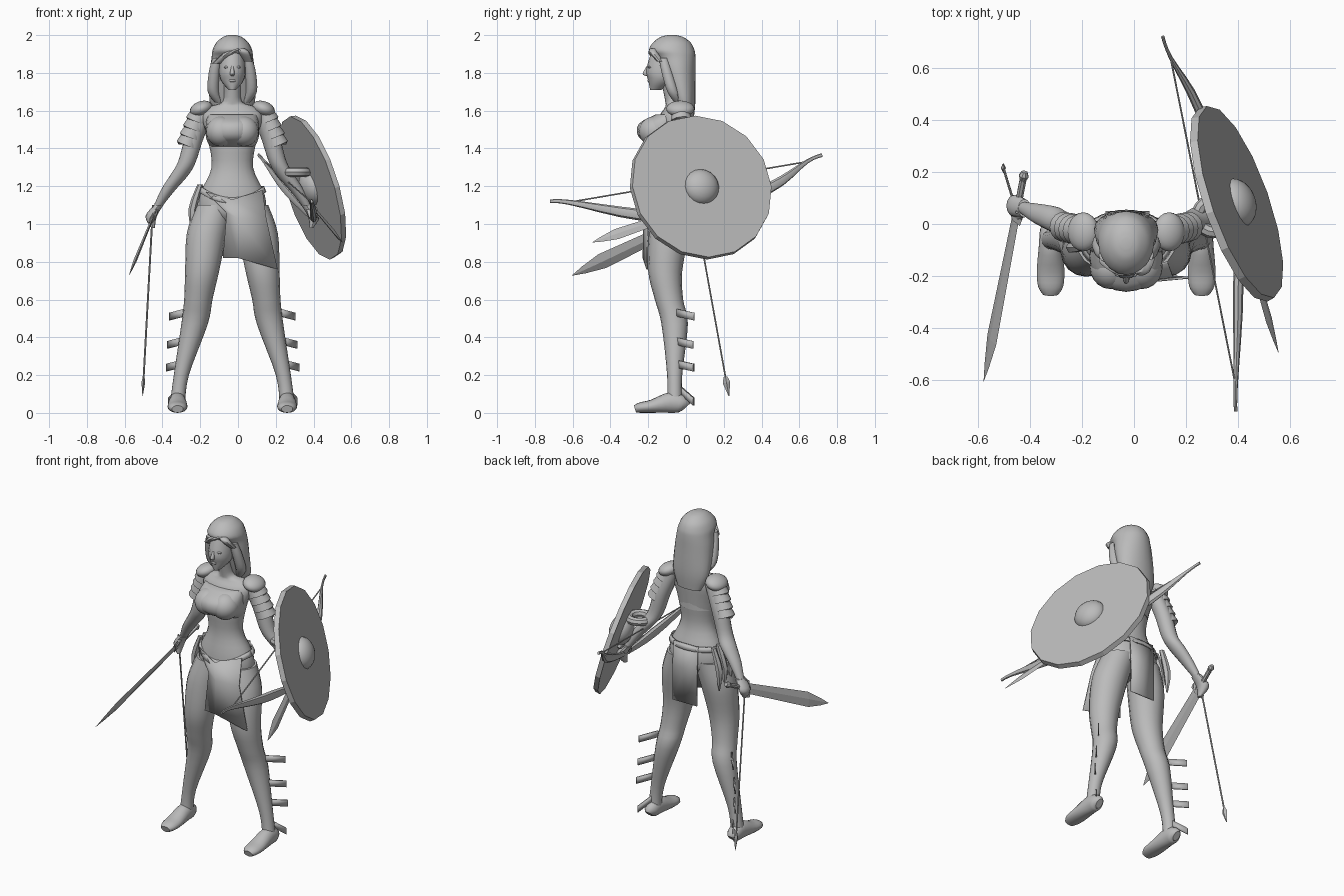
import bpy, bmesh, math
from mathutils import Vector, Matrix

if "Cube" in bpy.data.objects:
    bpy.data.objects.remove(bpy.data.objects["Cube"], do_unlink=True)

X, Z = Vector((1, 0, 0)), Vector((0, 0, 1))
MIDDLE = -.03  # the body mirrors about this x
GREY = (.5, .5, .5, 1)

grey = bpy.data.materials.new("plain grey")
grey.use_nodes = True
grey.diffuse_color = GREY
grey.node_tree.nodes["Principled BSDF"].inputs["Base Color"].default_value = GREY


def finish(bm, name, smooth=True, thickness=0):
    bmesh.ops.recalc_face_normals(bm, faces=bm.faces[:])
    mesh = bpy.data.meshes.new(name)
    bm.to_mesh(mesh)
    bm.free()
    mesh.materials.append(grey)
    part = bpy.data.objects.new(name, mesh)
    bpy.context.collection.objects.link(part)
    if thickness:
        part.modifiers.new("thickness", "SOLIDIFY").thickness = thickness
    if smooth:
        bpy.ops.object.select_all(action="DESELECT")
        part.select_set(True)
        bpy.context.view_layer.objects.active = part
        bpy.ops.object.shade_smooth_by_angle(angle=math.radians(40))


def curve_through(rows, steps):
    """Fill in a smooth curve that passes through every row."""
    filled, last = [], len(rows) - 1
    for i in range(last):
        before, start, end, after = (rows[min(max(i + k, 0), last)] for k in (-1, 0, 1, 2))
        for step in range(steps):
            t = step / steps
            filled.append([b + ((c - a) * t + (2 * a - 5 * b + 4 * c - d) * t * t
                                + (3 * b - a - 3 * c + d) * t * t * t) / 2
                           for a, b, c, d in zip(before, start, end, after)])
    return filled + [rows[-1]]


def loft(name, rows, sides=16, across=None, smooth=True, steps=1):
    """Join elliptical rings (x, y, z, width, depth), level or square to the path."""
    bm = bmesh.new()
    rows = curve_through(rows, steps)
    centres = [Vector(row[:3]) for row in rows]
    rings = []
    for i, (centre, row) in enumerate(zip(centres, rows)):
        side, other = X, Z.cross(X)
        if across:
            along = (centres[min(i + 1, len(rows) - 1)] - centres[max(i - 1, 0)]).normalized()
            side = (across - along * across.dot(along)).normalized()
            other = along.cross(side)
        turns = [math.tau * k / sides for k in range(sides)]
        rings.append([bm.verts.new(centre + side * row[3] * math.cos(turn) + other * row[4] * math.sin(turn))
                      for turn in turns])
    for low, high in zip(rings, rings[1:]):
        for k in range(sides):
            following = (k + 1) % sides
            bm.faces.new((low[k], low[following], high[following], high[k]))
    bm.faces.new(rings[0])
    bm.faces.new(rings[-1])
    finish(bm, name, smooth)


def limb(name, rows, place=tuple, squash=1, **options):
    """Loft round rings (x, y, z, radius)."""
    loft(name, [place((*row, row[-1] * squash)) for row in rows], **options)


def trunk(name, rows):
    """Loft level rings (z, y, width, depth) on the body's middle line."""
    loft(name, [(MIDDLE, y, z, width, depth) for z, y, width, depth in rows], sides=20, steps=4)


def ball(name, centre, radii, rotation=Matrix()):
    bm = bmesh.new()
    shape = Matrix.Translation(centre) @ rotation @ Matrix.Diagonal((*radii, 1))
    bmesh.ops.create_uvsphere(bm, u_segments=20, v_segments=12, radius=1, matrix=shape)
    finish(bm, name)


def sheet(name, rows):
    bm = bmesh.new()
    grid = [[bm.verts.new(point) for point in row] for row in rows]
    for upper, lower in zip(grid, grid[1:]):
        for k in range(len(upper) - 1):
            bm.faces.new((upper[k], upper[k + 1], lower[k + 1], lower[k]))
    finish(bm, name, thickness=.008)


def flip(row):
    return (2 * MIDDLE - row[0], *row[1:])


# Torso, head and long hair
trunk("torso", [(1, -.07, .08, .06), (1.06, -.07, .17, .11), (1.16, -.07, .17, .11), (1.3, -.08, .11, .08),
                (1.45, -.08, .13, .09), (1.57, -.06, .16, .08), (1.62, -.05, .12, .06),
                (1.65, -.06, .05, .05), (1.75, -.08, .05, .05)])
trunk("chest_wrap", [(1.41, -.08, .12, .09), (1.46, -.12, .14, .13), (1.53, -.12, .14, .13), (1.58, -.08, .13, .08)])
trunk("head", [(1.71, -.16, .02, .03), (1.76, -.13, .06, .07), (1.82, -.12, .07, .09), (1.95, -.09, .06, .08)])
trunk("hair", [(1.55, .01, .08, .03), (1.65, -.01, .12, .06), (1.8, -.04, .12, .09), (1.88, -.055, .11, .105),
               (1.92, -.075, .105, .12), (1.96, -.075, .085, .1), (1.99, -.075, .05, .06), (2, -.075, .02, .02)])
trunk("nose", [(1.84, -.195, .006, .01), (1.795, -.212, .012, .018), (1.783, -.2, .006, .006)])
ball("lips", (MIDDLE, -.19, 1.76), (.02, .015, .01))

# Hair swept from a parting across the forehead
parting = Vector((.01, -.17, 1.93))
for label, temple in (("right", Vector((-.11, -.14, 1.85))), ("left", Vector((.055, -.135, 1.86)))):
    bend = parting.lerp(temple, .5) + Vector((0, -.02, .012))
    limb(label + "_fringe", [(*parting, .025), (*bend, .03), (*temple, .025)], squash=.8, sides=10, steps=4)

# Limb profiles for the right side
leg = [(-.12, -.07, 1.1, .1), (-.165, -.09, .95, .106), (-.19, -.11, .75, .09), (-.21, -.09, .6, .075),
       (-.23, -.06, .47, .07), (-.3, -.06, .2, .04), (-.32, -.06, .05, .04)]
foot = [(-.32, y, height, width, height) for y, height, width in
        ((0, .03, .02), (-.02, .045, .04), (-.08, .055, .045), (-.18, .035, .053), (-.24, .028, .048), (-.27, .02, .03))]
arm = [(-.17, -.03, 1.6, .05), (-.23, -.01, 1.46, .05), (-.27, 0, 1.33, .047), (-.31, .02, 1.26, .048),
       (-.37, .04, 1.18, .038), (-.42, .06, 1.1, .024)]
hand = [(-.42, .06, 1.1, .025), (-.46, .07, 1.04, .03), (-.45, .05, .98, .01)]
thumb = [(-.43, .05, 1.09, .012), (-.44, .02, 1.05, .012), (-.45, .02, 1.02, .006)]
lock = [(-.11, -.12, 1.88, .025), (-.125, -.1, 1.8, .03), (-.13, -.07, 1.7, .03), (-.1, -.04, 1.64, .02)]
shoulder, elbow = Vector((-.195, -.03, 1.61)), Vector((-.27, -.01, 1.42))

for label, place, lean in (("right", tuple, -.35), ("left", flip, .35)):
    limb(label + "_leg", leg, place, steps=4)
    loft(label + "_foot", [place(row) for row in foot], across=X, steps=3)
    limb(label + "_arm", arm, place, steps=4)
    limb(label + "_hand", hand, place, squash=1.4, sides=12, steps=4)
    limb(label + "_thumb", thumb, place, sides=8, steps=2)
    limb(label + "_hair_lock", lock, place, sides=10, steps=4)
    ball(label + "_eye", place((-.06, -.19, 1.83)), (.015, .012, .007))
    ball(label + "_breast", place((-.09, -.165, 1.49)), (.08, .085, .08))

    # Layered shoulder guard
    ball(label + "_shoulder_cap", place(shoulder), (.062, .075, .04), Matrix.Rotation(lean, 4, "Y"))
    for k in range(4):
        top, low = (shoulder.lerp(elbow, (k + reach) / 4.5) for reach in (.5, 1.5))
        limb(f"{label}_shoulder_plate_{k}", [(*top, .047), (*low, .058), (*low, .045)], place, sides=14, across=X)

    # Calf straps standing off the outer back of the leg
    for k, (x, z, drop) in enumerate(((-.33, .52, .01), (-.335, .37, .01), (-.345, .25, .01), (-.335, .1, .04))):
        sheet(f"{label}_calf_strap_{k}", [[place((x + .04, -.05, z + drop + edge)),
                                           place((x - .035, .04, z - drop + edge))] for edge in (.02, -.02)])

# Belt dipping at the front, loincloth and hip strips
turns = [math.tau * k / 32 for k in range(33)]
sheet("belt", [[(MIDDLE + girth * math.cos(turn), -.07 - (girth - .055) * math.sin(turn),
                 height - .06 * max(0, math.sin(turn)) ** 2) for turn in turns]
               for height, girth in ((1.2, .168), (1.17, .18))])
sheet("front_cloth", [[(-.17, -.15, 1.17), (MIDDLE, -.2, 1.13), (.13, -.15, 1.18)],
                      [(-.06, -.21, 1.06), (0, -.225, 1.03), (.15, -.205, 1.03)],
                      [(-.08, -.22, .82), (0, -.23, .82), (.21, -.21, .76)]])
sheet("back_cloth", [[(x, y, z) for x in (-.11, MIDDLE, .06)] for z, y in ((1.2, .04), (1.05, .05), (.83, .05))])
for k, y in enumerate((-.09, -.04, .01)):
    limb(f"hip_strip_{k}", [(-.2, y, 1.21, .015), (-.24, y, 1.08, .022), (-.24, y, .95, .005)], sides=6, steps=3)


def sword(name, pommel, tip, width, lean):
    """Grip, guard and diamond-section blade between two points."""
    start, end = Vector(pommel), Vector(tip)

    def piece(label, steps, sides, thin=1):
        limb(name + label, [(*start.lerp(end, t), size) for t, size in steps], squash=thin, sides=sides,
             across=Z + X * lean, smooth=sides > 4)
    piece("_pommel", ((0, .012), (.02, .02), (.04, .012)), 8)
    piece("_grip", ((.04, .014), (.2, .014)), 8)
    piece("_guard", ((.2, .055), (.23, .05)), 4, .25)
    piece("_blade", ((.23, width * .7), (.8, width), (.92, width / 2), (1, .001)), 4, .2)


sword("long_sword", (-.42, .2, 1.11), (-.577, -.604, .727), .045, .45)
sword("short_sword", (.37, .14, 1.12), (.555, -.495, .903), .03, -.45)

# Arrow in the right hand
nock, point = Vector((-.45, .045, 1.1)), Vector((-.505, .227, .09))
neck, barb = nock.lerp(point, .9), nock.lerp(point, .93)
limb("arrow_shaft", [(*nock, .005), (*neck, .005)], sides=6, across=X)
limb("arrow_head", [(*neck, .005), (*barb, .01), (*point, .001)], squash=2, sides=4, across=X, smooth=False)

# Bow, widest halfway along each limb, and its string
bow_path = [(.11, .72, 1.365), (.14, .64, 1.33), (.25, .44, 1.19), (.385, .06, 1.04), (.4, -.25, 1.05),
            (.39, -.62, 1.115), (.39, -.72, 1.12)]
bow_widths = [max(.01, .01 + .022 * math.sin(math.pi * abs(y) / .65)) for x, y, z in bow_path]
loft("bow", [(*spot, width, width * .65) for spot, width in zip(bow_path, bow_widths)],
     sides=8, across=Z, steps=4)
limb("bow_string", [(*bow_path[1], .004), (*bow_path[-2], .004)], sides=6, across=Z)

# Round shield with central boss and forearm ring
facing = Vector((.906, .317, .281)).to_track_quat("Z", "Y").to_matrix().to_4x4()
centre = Vector((.395, .08, 1.195))
disc = bmesh.new()
bmesh.ops.create_cone(disc, cap_ends=True, segments=16, radius1=.395, radius2=.39, depth=.03,
                      matrix=Matrix.Translation(centre) @ facing)
finish(disc, "shield", smooth=False)
ball("shield_boss", centre, (.097, .097, .07), facing)
bpy.ops.mesh.primitive_torus_add(location=(.305, .03, 1.275), major_radius=.06, minor_radius=.025,
                                 major_segments=20, minor_segments=8)
ring = bpy.context.object
ring.name = "forearm_ring"
ring.data.materials.append(grey)
bpy.ops.object.shade_smooth_by_angle(angle=math.radians(40))
